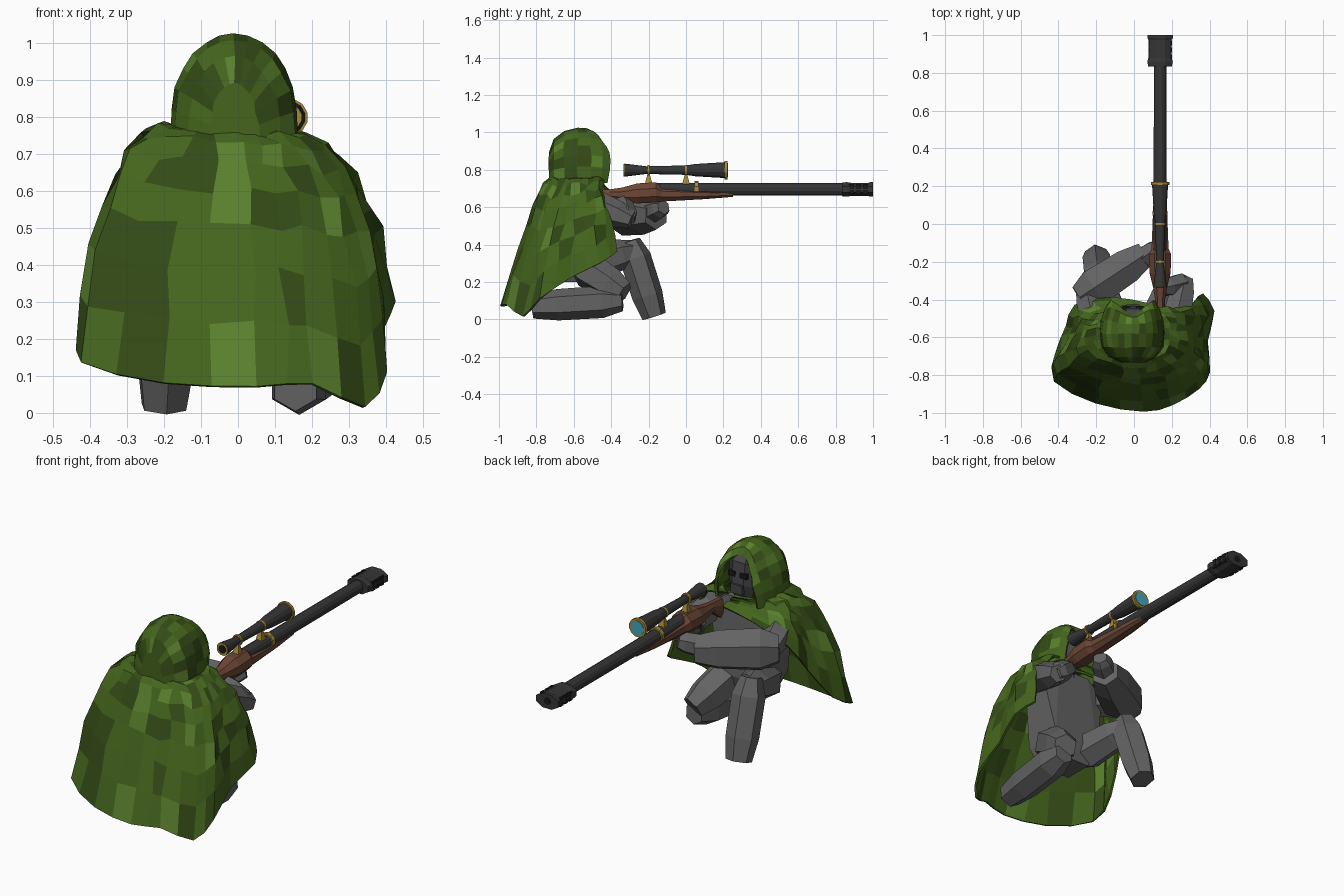
import bpy, bmesh, random
from math import sin, cos, pi, radians
from mathutils import Vector

if "Cube" in bpy.data.objects:
    bpy.data.objects.remove(bpy.data.objects["Cube"])

random.seed(4)


def material(name, r, g, b):
    m = bpy.data.materials.new(name)
    m.diffuse_color = (r, g, b, 1)
    m.use_nodes = True
    m.node_tree.nodes["Principled BSDF"].inputs["Base Color"].default_value = m.diffuse_color
    return m


GREY = material("grey_cloth", .125, .125, .125)
HEAD = material("head_grey", .06, .06, .065)
METAL = material("gunmetal", .036, .036, .038)
BLACK = material("black", .01, .01, .01)
WOOD = material("wood", .15, .062, .036)
GOLD = material("brass", .38, .25, .04)
GLASS = material("glass", .06, .38, .52)
CAMO = [material("green_base", .058, .13, .012),
        material("green_light", .1, .215, .026),
        material("green_dark", .033, .07, .008)]


def finish(name, bm, mats):
    bmesh.ops.recalc_face_normals(bm, faces=bm.faces)
    me = bpy.data.meshes.new(name)
    bm.to_mesh(me)
    bm.free()
    for m in mats:
        me.materials.append(m)
    ob = bpy.data.objects.new(name, me)
    bpy.context.collection.objects.link(ob)
    return ob


def loft(name, rings, mats, closed=True, caps=(True, True)):
    """Skin a list of point rings."""
    bm = bmesh.new()
    vs = [[bm.verts.new(p) for p in r] for r in rings]
    n = len(rings[0])
    for a, b in zip(vs, vs[1:]):
        for i in range(n if closed else n - 1):
            j = (i + 1) % n
            bm.faces.new((a[i], a[j], b[j], b[i]))
    for cap, ring in zip(caps, (vs[0], vs[-1])):
        if cap:
            bm.faces.new(ring)
    return finish(name, bm, mats)


def lathe_y(name, profile, z, mat, x=.138, n=10, sx=1, sz=1):
    """Turn a (y, radius) profile about an axis along y."""
    rings = [[(x + r * sx * cos(2 * pi * (i + .5) / n), y,
               z + r * sz * sin(2 * pi * (i + .5) / n)) for i in range(n)]
             for y, r in profile]
    return loft(name, rings, [mat])


def hull(name, points, mat):
    bm = bmesh.new()
    for p in points:
        bm.verts.new(p)
    res = bmesh.ops.convex_hull(bm, input=bm.verts)
    junk = {v for k in ("geom_interior", "geom_unused") for v in res[k]
            if isinstance(v, bmesh.types.BMVert)}
    bmesh.ops.delete(bm, geom=list(junk), context='VERTS')
    return finish(name, bm, [mat])


def limb(name, a, b, ra, rb, mat=GREY, n=6):
    """Chunky faceted limb, fattest just past its first end."""
    a, b = Vector(a), Vector(b)
    q = (b - a).to_track_quat('Z', 'Y')
    pts = []
    for t, r in ((0, ra * .65), (.22, ra), (.72, (ra + rb) / 2), (1, rb * .8)):
        for i in range(n):
            w = 2 * pi * (i + .5) / n
            pts.append(a.lerp(b, t) + q @ Vector((r * cos(w), r * sin(w), 0)))
    return hull(name, pts, mat)


def box(name, c, s, mat):
    return hull(name, [[c[k] + d[k] * s[k] / 2 for k in range(3)]
                       for d in [(i, j, k) for i in (-1, 1) for j in (-1, 1) for k in (-1, 1)]], mat)


def camo_cloth(ob, thickness):
    for p in ob.data.polygons:
        p.material_index = random.choices((0, 1, 2), (6, 1.5, 3))[0]
    m = ob.modifiers.new("thickness", 'SOLIDIFY')
    m.thickness, m.offset = thickness, 0


def jit(s):
    return random.uniform(-s, s)


def smooth_path(pts, f):
    """Point at parameter f (0..1) on a Catmull-Rom curve."""
    f *= len(pts) - 1
    k = min(int(f), len(pts) - 2)
    t = f - k
    p0, p1, p2, p3 = (pts[min(max(k + d, 0), len(pts) - 1)] for d in (-1, 0, 1, 2))
    return .5 * (2 * p1 + (p2 - p0) * t + (2 * p0 - 5 * p1 + 4 * p2 - p3) * t ** 2
                 + (3 * p1 - p0 - 3 * p2 + p3) * t ** 3)


# cloak: columns run from the neck over the shoulders to an uneven hem
HEM = [Vector(p) for p in (
    (.07, -.42, .685), (-.12, -.39, .67), (-.31, -.43, .57), (-.355, -.54, .41), (-.41, -.68, .22),
    (-.42, -.83, .135), (-.2, -.945, .08), (.05, -.988, .07), (.2, -.955, .078),
    (.34, -.87, .015), (.398, -.78, .11), (.385, -.62, .22), (.42, -.46, .30), (.36, -.37, .36))]
COLS, ROWS = 27, 9
columns = []
for c in range(COLS):
    h = smooth_path(HEM, c / (COLS - 1))
    w = radians(-190 + 345 * c / (COLS - 1))
    nx = -.015 + .16 * sin(w)
    neck = Vector((nx, -.57 - .14 * cos(w), .76 - .06 * nx))
    lift = .78 - .08 * h.x if c > 4 else .71 + .015 * c
    wide = .82 if h.x < 0 else .88
    shoulder = Vector((h.x * wide, -.56 + (h.y + .56) * .5, lift))
    col = []
    for r in range(ROWS):
        t = r / (ROWS - 1)
        p = neck * (1 - t) ** 2 + shoulder * 2 * t * (1 - t) + h * t * t
        if 0 < r < ROWS - 1:
            k = .012 if c > 4 else .004
            p += Vector((jit(k), jit(k), jit(k)))
        col.append(p)
    columns.append(col)
camo_cloth(loft("cloak", columns, CAMO, closed=False, caps=(False, False)), .012)

# hood: arches from the face opening to the closed back
stations = [(-.385, .12, .965), (-.43, .14, 1.0), (-.50, .158, 1.015), (-.58, .168, 1.018),
            (-.65, .158, 1.0), (-.70, .12, .96), (-.725, .065, .89)]
arches = []
for s, (y, hw, top) in enumerate(stations):
    arch = []
    for i in range(15):
        a = pi * i / 14
        z = max(sin(a), 0) ** .8
        lean = max(0, 1 - s / 3) * (.10 * z ** 5 + .04 * (1 - z))
        arch.append((-.01 + hw * cos(a) + jit(.004), y - lean + jit(.004), .73 + (top - .73) * z))
    arches.append(arch)
camo_cloth(loft("hood", arches, CAMO, closed=False, caps=(False, True)), .014)

# head inside the hood
limb("head", (-.005, -.55, .97), (-.005, -.50, .74), .10, .075, HEAD, 8)
limb("neck", (0, -.56, .66), (0, -.54, .80), .07, .06, HEAD)
for sx in (-1, 1):
    box("eye_socket", (-.005 + sx * .036, -.443, .875), (.04, .02, .026), BLACK)
box("mouth_guard", (-.005, -.45, .80), (.07, .05, .05), HEAD)

# torso
torso = [(sx * w, -.57 + sy * d, z) for sx in (-1, 1) for sy in (-1, 1)
         for w, d, z in ((.10, .08, .2), (.14, .11, .3), (.15, .09, .5), (.20, .07, .65), (.10, .08, .72))]
hull("torso", torso, GREY)

# left arm reaches across to hold the fore-end, right arm holds the grip
limb("left_upper_arm", (-.20, -.57, .65), (-.25, -.36, .57), .075, .08)
limb("left_forearm", (-.29, -.39, .565), (.06, -.16, .555), .115, .095)
limb("left_hand", (.03, -.19, .57), (.13, -.12, .60), .06, .05)
limb("right_upper_arm", (.21, -.56, .64), (.27, -.29, .53), .085, .06)
limb("right_forearm", (.275, -.31, .53), (.15, -.34, .63), .06, .05)

# left leg with knee up, right leg kneeling
limb("left_thigh", (-.09, -.58, .28), (-.19, -.27, .37), .10, .07)
limb("left_shin", (-.185, -.30, .42), (-.20, -.17, .016), .085, .082)
limb("right_thigh", (.09, -.58, .30), (.19, -.33, .14), .10, .08)
limb("right_shin", (.19, -.34, .10), (.155, -.82, .07), .086, .082)

# wooden stock: chamfered sections (y, half width, bottom, top)
X = .138
rings = []
for y, w, lo, hi in ((-.50, .025, .575, .69), (-.41, .025, .645, .695), (-.34, .036, .63, .705),
                     (-.26, .056, .62, .727), (-.16, .058, .625, .733), (-.13, .045, .63, .71),
                     (.10, .036, .643, .692), (.25, .024, .655, .685)):
    c, e = w * .5, (hi - lo) * .3
    rings.append([(X - c, y, lo), (X + c, y, lo), (X + w, y, lo + e), (X + w, y, hi - e),
                  (X + c, y, hi), (X - c, y, hi), (X - w, y, hi - e), (X - w, y, lo + e)])
loft("stock", rings, [WOOD])
box("trigger", (X, -.32, .615), (.012, .015, .05), METAL)

# barrel, brass band and muzzle brake with side ports
lathe_y("barrel", [(-.2, .035), (.3, .035), (.86, .034)], .695, METAL, n=12)
lathe_y("barrel_band", [(.045, .042), (.068, .042)], .698, GOLD)
lathe_y("muzzle_brake", [(.835, .068), (.86, .073), (.88, .066), (.975, .066), (.985, .073), (1.0, .073)],
        .695, METAL, n=8, sz=.58)
lathe_y("bore", [(.99, .02), (1.001, .02)], .695, BLACK)
for sx in (-1, 1):
    for y in (.885, .922, .959):
        for z in (.681, .709):
            box("brake_port", (X + sx * .057, y, z), (.01, .026, .022), BLACK)

# telescopic sight: body, rings, lenses and mounts
ZS = .798
lathe_y("scope_body", [(-.33, .036), (-.31, .034), (-.21, .021), (-.18, .022), (0, .026),
                       (.05, .034), (.21, .044)], ZS, METAL, n=12)
lathe_y("scope_front_ring", [(.207, .051), (.222, .051)], ZS, GOLD, n=12)
lathe_y("scope_front_lens", [(.21, .039), (.225, .039)], ZS, GLASS, n=12)
lathe_y("scope_rear_ring", [(-.333, .034), (-.325, .034)], ZS, GOLD, n=12)
lathe_y("scope_rear_lens", [(-.335, .022), (-.325, .022)], ZS, BLACK, n=12)
for y in (-.2, 0):
    lathe_y("scope_clamp", [(y - .006, .029), (y + .006, .029)], ZS, GOLD, n=12)
    hull("scope_mount", [(X + sx * w, y + sy * d, z) for sx in (-1, 1) for sy in (-1, 1)
                         for w, d, z in ((.008, .005, .78), (.018, .02, .725))], GOLD)
